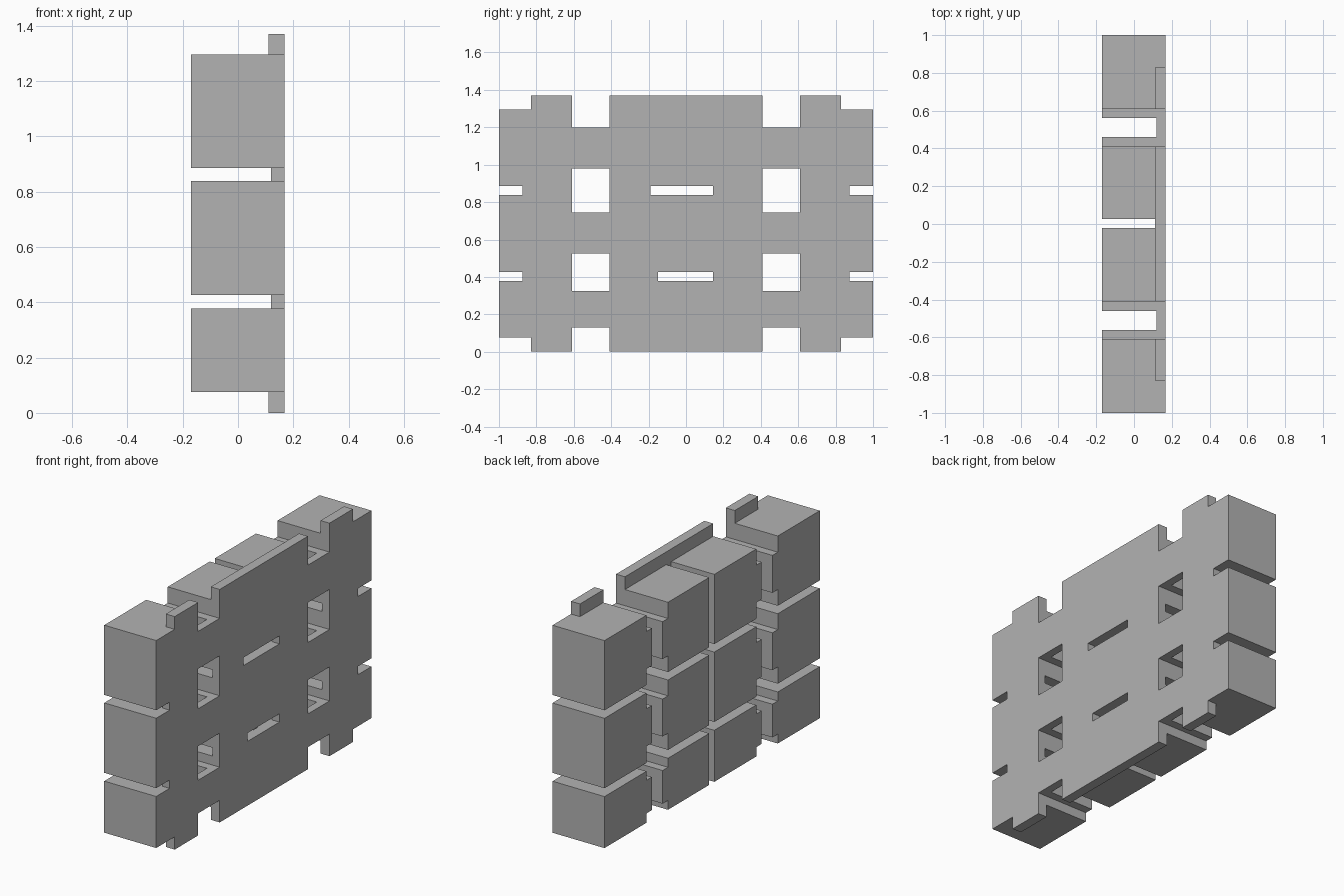
import bpy
import bmesh
from mathutils import Matrix, Vector

if "Cube" in bpy.data.objects:
    bpy.data.objects.remove(bpy.data.objects["Cube"], do_unlink=True)

FRONT, BACK = -0.17, 0.168       # block faces and flat panel face
LIP, WEB = 0.11, 0.12            # depth where lips and thin panel begin
HEIGHT, FAR = 1.37, 3.0

grey = bpy.data.materials.new("plain grey")
grey.use_nodes = True
grey.diffuse_color = (0.45, 0.45, 0.45, 1)
grey.node_tree.nodes["Principled BSDF"].inputs["Base Color"].default_value = (0.45, 0.45, 0.45, 1)


def add_box(bm, x, y, z):
    lo, hi = Vector((x[0], y[0], z[0])), Vector((x[1], y[1], z[1]))
    matrix = Matrix.Translation((lo + hi) / 2) @ Matrix.Diagonal((*(hi - lo), 1))
    bmesh.ops.create_cube(bm, size=1, matrix=matrix)


def make_object(name, boxes):
    bm = bmesh.new()
    for box in boxes:
        add_box(bm, *box)
    mesh = bpy.data.meshes.new(name)
    bm.to_mesh(mesh)
    bm.free()
    mesh.materials.append(grey)
    obj = bpy.data.objects.new(name, mesh)
    bpy.context.collection.objects.link(obj)
    return obj


everywhere = (-FAR, FAR)
to_lip, to_web = (-FAR, LIP), (-FAR, WEB)
cuts = [
    # steps that leave the top and bottom lips
    (to_lip, everywhere, (1.295, FAR)),
    (to_lip, everywhere, (-FAR, 0.075)),
    # gap down the middle
    (to_lip, (-0.02, 0.027), everywhere),
    # slots through the panel
    (everywhere, (-0.19, 0.145), (0.838, 0.885)),
    (everywhere, (-0.15, 0.145), (0.378, 0.427)),
]
# gaps between the rows of blocks
for row in ((0.838, 0.885), (0.378, 0.427)):
    cuts.append((to_web, everywhere, row))


def span(side, a, b):
    return tuple(sorted((side * a, side * b)))


for side in (-1, 1):
    # channel between the columns
    cuts.append((to_web, span(side, 0.46, 0.56), everywhere))
    # notches and windows
    for z in ((1.2, FAR), (0.745, 0.98), (0.325, 0.525), (-FAR, 0.13)):
        cuts.append((everywhere, span(side, 0.41, 0.61), z))
    # cut corners
    for z in ((1.295, FAR), (-FAR, 0.075)):
        cuts.append((everywhere, span(side, 0.828, FAR), z))
    # slots at the outer edges
    for z in ((0.838, 0.885), (0.378, 0.427)):
        cuts.append((everywhere, span(side, 0.875, FAR), z))

# cut each box in turn from one solid slab
panel = make_object("block_panel", [((FRONT, BACK), (-1, 1), (0, HEIGHT))])
cutters = []
for cut in cuts:
    cutter = make_object("cutter", [cut])
    cutter.hide_render = True
    cutters.append(cutter)
    mod = panel.modifiers.new("cut", "BOOLEAN")
    mod.operation = "DIFFERENCE"
    mod.solver = "EXACT"
    mod.object = cutter

# keep the finished mesh and drop the cutters
bpy.context.view_layer.update()
graph = bpy.context.evaluated_depsgraph_get()
finished = bpy.data.meshes.new_from_object(panel.evaluated_get(graph))
panel.modifiers.clear()
panel.data = finished
for cutter in cutters:
    bpy.data.objects.remove(cutter, do_unlink=True)
finished.materials.clear()
finished.materials.append(grey)
for face in finished.polygons:
    face.material_index = 0
